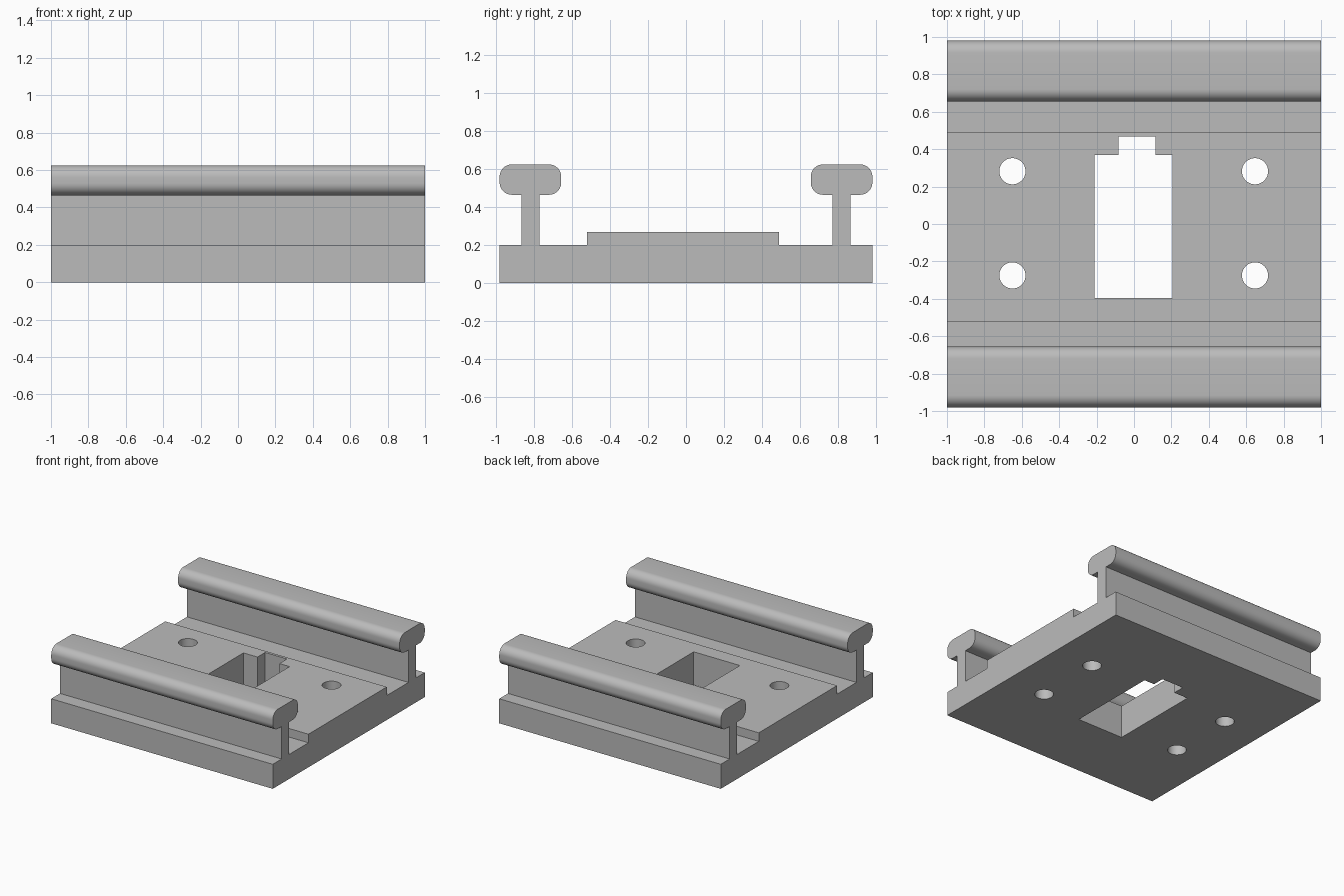
import bpy
import math

cube = bpy.data.objects.get("Cube")
if cube:
    bpy.data.objects.remove(cube, do_unlink=True)

grey = bpy.data.materials.new("plain grey")
grey.use_nodes = True
grey.diffuse_color = (0.5, 0.5, 0.5, 1)
grey.node_tree.nodes["Principled BSDF"].inputs["Base Color"].default_value = (0.5, 0.5, 0.5, 1)


def prism(name, lower, upper):
    """Join two matching outlines into a closed solid."""
    n = len(lower)
    faces = [tuple(reversed(range(n))), tuple(range(n, 2 * n))]
    faces += [(i, (i + 1) % n, n + (i + 1) % n, n + i) for i in range(n)]
    mesh = bpy.data.meshes.new(name)
    mesh.from_pydata(lower + upper, [], faces)
    mesh.materials.append(grey)
    obj = bpy.data.objects.new(name, mesh)
    bpy.context.collection.objects.link(obj)
    return obj


def along_x(name, outline):
    return prism(name, [(-1, y, z) for y, z in outline], [(1, y, z) for y, z in outline])


def along_z(name, outline):
    return prism(name, [(x, y, -0.2) for x, y in outline], [(x, y, 0.5) for x, y in outline])


def activate(obj):
    bpy.ops.object.select_all(action="DESELECT")
    obj.select_set(True)
    bpy.context.view_layer.objects.active = obj


def arc(cy, cz, r, start, end, steps):
    angles = [math.radians(start + (end - start) * i / steps) for i in range(steps + 1)]
    return [(cy + r * math.cos(a), cz + r * math.sin(a)) for a in angles]


# Base plate with a raised middle pad
HALF = 0.98
plate = along_x("base_plate", [
    (-HALF, 0), (HALF, 0), (HALF, 0.2), (0.49, 0.2),
    (0.49, 0.27), (-0.52, 0.27), (-0.52, 0.2), (-HALF, 0.2)])

# Notched slot and four screw holes
cutters = [along_z("slot_cutter", [
    (-0.21, -0.395), (0.207, -0.395), (0.207, 0.37), (0.115, 0.37),
    (0.115, 0.468), (-0.083, 0.468), (-0.083, 0.37), (-0.21, 0.37)])]
for x in (-0.65, 0.647):
    for y in (-0.275, 0.282):
        cutters.append(along_z("hole_cutter", arc(x, y, 0.07, 0, 352.5, 47)))
for cutter in cutters:
    cut = plate.modifiers.new("cut", "BOOLEAN")
    cut.operation = "DIFFERENCE"
    cut.solver = "EXACT"
    cut.object = cutter
    activate(plate)
    bpy.ops.object.modifier_apply(modifier=cut.name)
    bpy.data.objects.remove(cutter, do_unlink=True)

# Rails: a thin web carrying a rounded head
R, LOW, HIGH = 0.065, 0.465, 0.625
parts = [plate]
for side, middle in (("front", -0.818), ("back", 0.818)):
    half = 0.162 - R
    outline = (arc(middle + half, HIGH - R, R, 0, 90, 10)
               + arc(middle - half, HIGH - R, R, 90, 180, 10)
               + arc(middle - half, LOW + R, R, 180, 270, 10)
               + [(middle - 0.048, LOW), (middle - 0.048, 0.2),
                  (middle + 0.048, 0.2), (middle + 0.048, LOW)]
               + arc(middle + half, LOW + R, R, 270, 360, 10))
    parts.append(along_x(side + "_rail", outline))

for part in parts:
    activate(part)
    bpy.ops.object.shade_smooth_by_angle(angle=math.radians(30))
